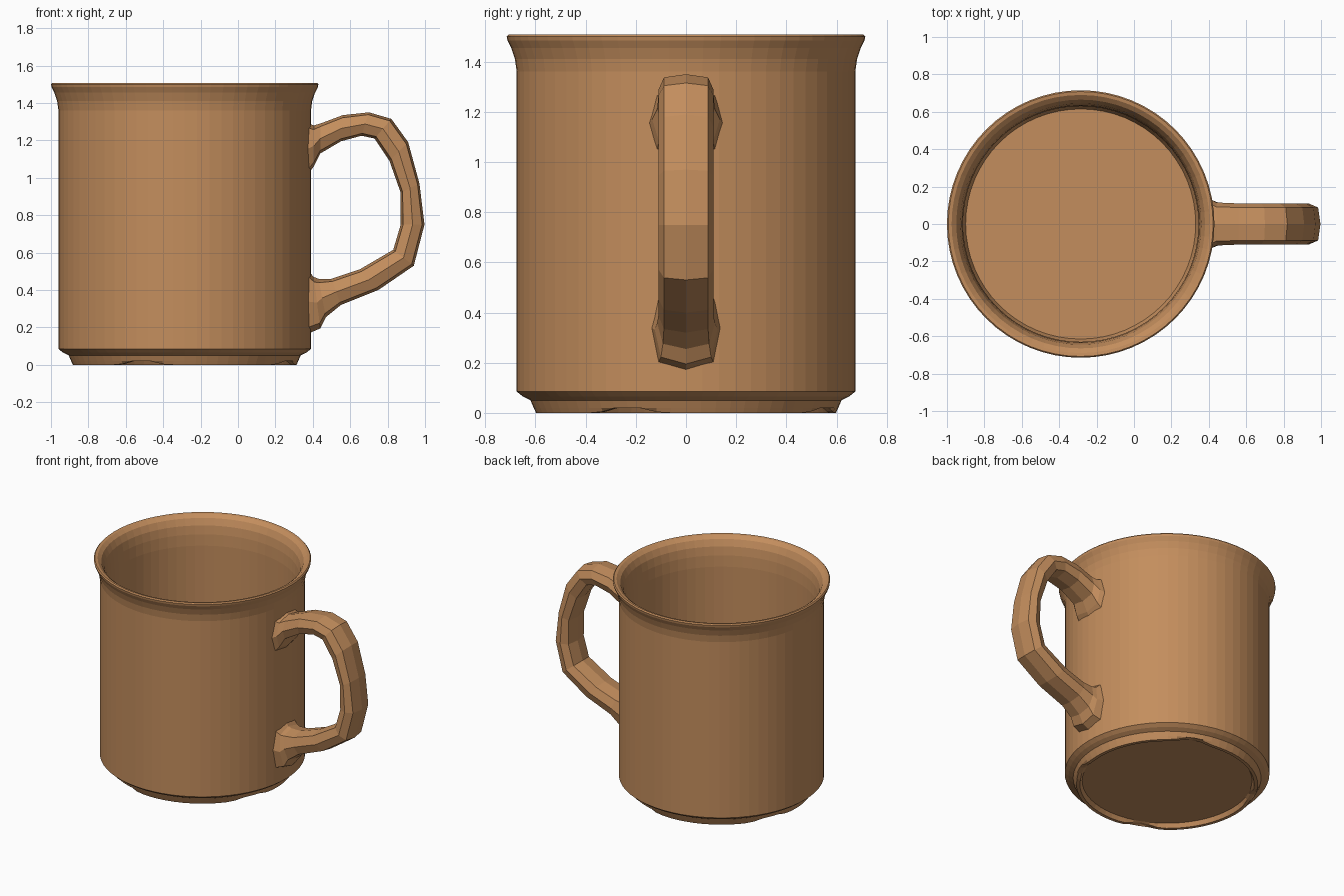
import bpy, bmesh, math
from mathutils import Vector

SEGS = 64
CX = -0.285  # body axis

clay = bpy.data.materials.new("clay")
clay.diffuse_color = (0.55, 0.27, 0.11, 1)


def finish(bm, name):
    bmesh.ops.recalc_face_normals(bm, faces=bm.faces)
    mesh = bpy.data.meshes.new(name)
    bm.to_mesh(mesh)
    bm.free()
    mesh.materials.append(clay)
    obj = bpy.data.objects.new(name, mesh)
    bpy.context.collection.objects.link(obj)
    return obj


def bridge(bm, rings):
    for a, b in zip(rings, rings[1:]):
        n = len(a)
        for i in range(n):
            bm.faces.new((a[i], a[(i + 1) % n], b[(i + 1) % n], b[i]))
    bm.faces.new(rings[0])
    bm.faces.new(rings[-1])


# Notches worn into the foot ring, one per quarter turn
def notch(angle):
    d = (math.degrees(angle) - 67 + 45) % 90 - 45
    return 0.03 * math.exp(-(d / 8) ** 2)


# Body: one lathed profile from recessed underside, over the rim, to inner floor
profile = [(0.56, 0.03), (0.575, 0.0), (0.598, 0.0), (0.607, 0.02), (0.62, 0.05),
           (0.65, 0.065), (0.675, 0.085), (0.675, 1.36), (0.682, 1.41),
           (0.697, 1.455), (0.712, 1.485), (0.715, 1.5), (0.708, 1.508),
           (0.69, 1.505), (0.665, 1.485), (0.645, 1.44), (0.635, 1.38),
           (0.63, 1.3), (0.63, 0.14), (0.615, 0.1)]
bm = bmesh.new()
rings = []
for r, z in profile:
    ring = []
    for i in range(SEGS):
        a = 2 * math.pi * i / SEGS
        lift = notch(a) if z < 0.01 else 0
        ring.append(bm.verts.new((CX + r * math.cos(a), r * math.sin(a), z + lift)))
    rings.append(ring)
bridge(bm, rings)
body = finish(bm, "mug_body")

# Handle: outer edge, inner edge (x, z) and half width at each station
stations = [((0.36, 1.30), (0.36, 1.00), 0.15),
            ((0.405, 1.28), (0.405, 1.06), 0.135),
            ((0.44, 1.29), (0.44, 1.13), 0.115),
            ((0.56, 1.335), (0.55, 1.195), 0.11),
            ((0.70, 1.35), (0.66, 1.225), 0.11),
            ((0.82, 1.315), (0.73, 1.21), 0.11),
            ((0.91, 1.19), (0.81, 1.09), 0.11),
            ((0.97, 0.97), (0.87, 0.92), 0.11),
            ((0.997, 0.75), (0.87, 0.75), 0.11),
            ((0.94, 0.53), (0.83, 0.615), 0.11),
            ((0.75, 0.40), (0.65, 0.51), 0.11),
            ((0.55, 0.32), (0.50, 0.46), 0.11),
            ((0.47, 0.255), (0.43, 0.46), 0.115),
            ((0.44, 0.195), (0.405, 0.47), 0.125),
            ((0.36, 0.16), (0.36, 0.52), 0.14)]
# Eight-sided section: (fraction from outer to inner edge, fraction of half width)
section = [(0, 0), (0.1, 0.8), (0.5, 1), (0.9, 0.8), (1, 0), (0.9, -0.8), (0.5, -1), (0.1, -0.8)]
bm = bmesh.new()
rings = []
for outer, inner, w in stations:
    o, n = Vector((outer[0], 0, outer[1])), Vector((inner[0], 0, inner[1]))
    rings.append([bm.verts.new(o.lerp(n, t) + Vector((0, s * w, 0))) for t, s in section])
bridge(bm, rings)
handle = finish(bm, "handle")
